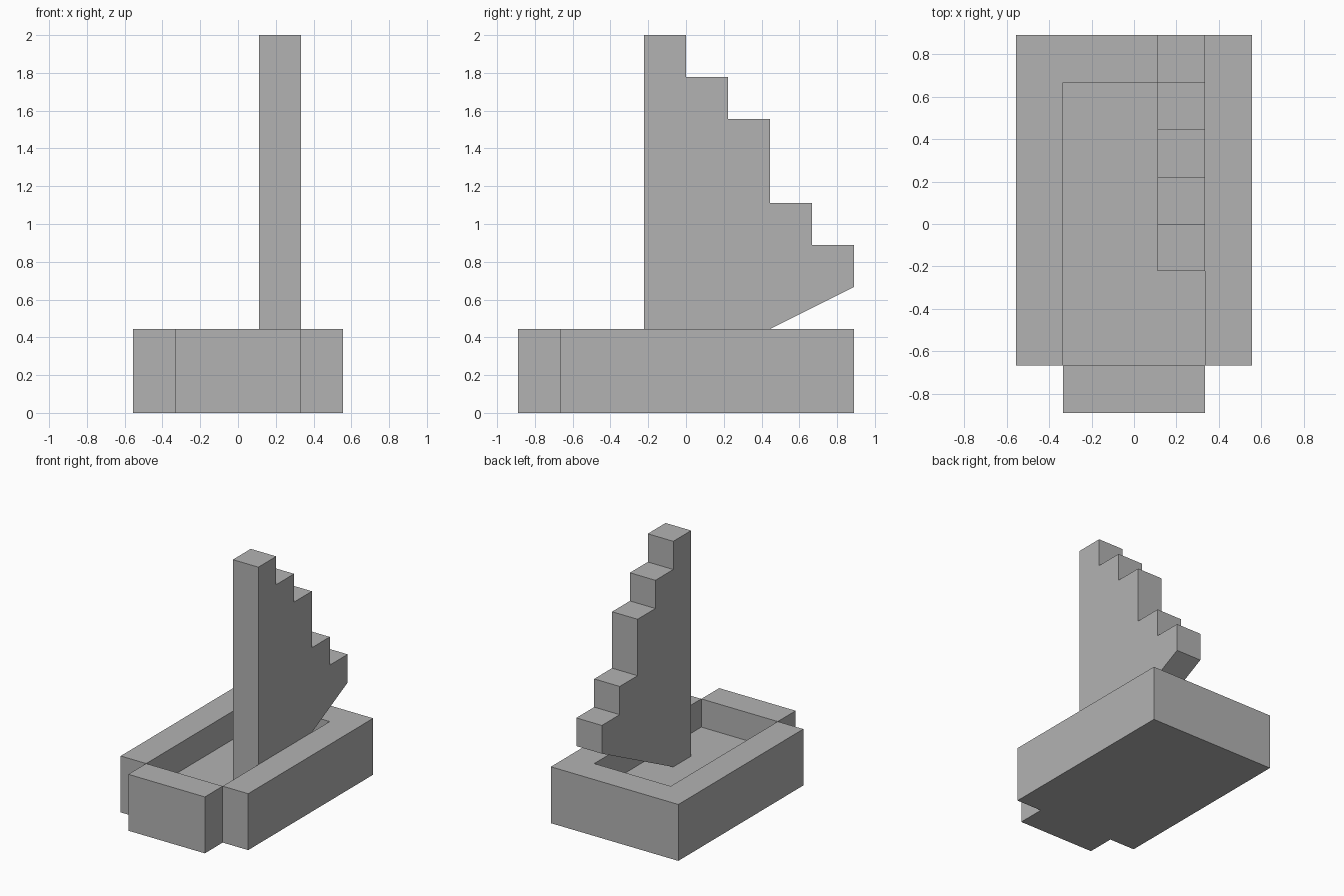
import bpy
import bmesh
from mathutils import Vector

UNIT = 2 / 9  # every block is one unit wide

cube = bpy.data.objects.get("Cube")
if cube:
    bpy.data.objects.remove(cube, do_unlink=True)

grey = bpy.data.materials.new("plain grey")
grey.use_nodes = True
colour = (0.45, 0.45, 0.45, 1)
grey.diffuse_color = colour
grey.node_tree.nodes["Principled BSDF"].inputs["Base Color"].default_value = colour


def prism(name, outline, start, end, axis="z"):
    """Extrude an outline (in units) along z, or a y-z outline along x."""
    bm = bmesh.new()
    place = (lambda a, b: (a, b, start)) if axis == "z" else (lambda a, b: (start, a, b))
    face = bm.faces.new([bm.verts.new(place(a, b)) for a, b in outline])
    extruded = bmesh.ops.extrude_face_region(bm, geom=[face], use_keep_orig=True)
    depth = end - start
    move = Vector((0, 0, depth)) if axis == "z" else Vector((depth, 0, 0))
    top = [v for v in extruded["geom"] if isinstance(v, bmesh.types.BMVert)]
    bmesh.ops.translate(bm, vec=move, verts=top)
    bmesh.ops.scale(bm, vec=(UNIT,) * 3, verts=bm.verts)
    bmesh.ops.recalc_face_normals(bm, faces=bm.faces)
    mesh = bpy.data.meshes.new(name)
    bm.to_mesh(mesh)
    bm.free()
    mesh.materials.append(grey)
    obj = bpy.data.objects.new(name, mesh)
    bpy.context.collection.objects.link(obj)
    return obj


def rectangle(x, y0, y1):
    return [(-x, y0), (x, y0), (x, y1), (-x, y1)]


# Hull: U-shaped wall, sunken deck and narrow bow
half_wall = [(1.5, 3), (1.5, -3), (2.5, -3), (2.5, 4)]
prism("hull_wall", half_wall + [(-x, y) for x, y in reversed(half_wall)], 0, 2)
prism("deck", rectangle(1.5, -3, 3), 0, 1)
prism("bow", rectangle(1.5, -4, -3), 0, 2)

# Mast and stepped sail, one flat slab standing on the deck
profile = [(0, 1), (-1, 1), (-1, 9)]
height = 9
for y, next_height in enumerate((8, 7, 5, 4, 3)):
    profile += [(y, height), (y, next_height)]
    height = next_height
prism("mast_and_sail", profile, 0.5, 1.5, axis="x")
